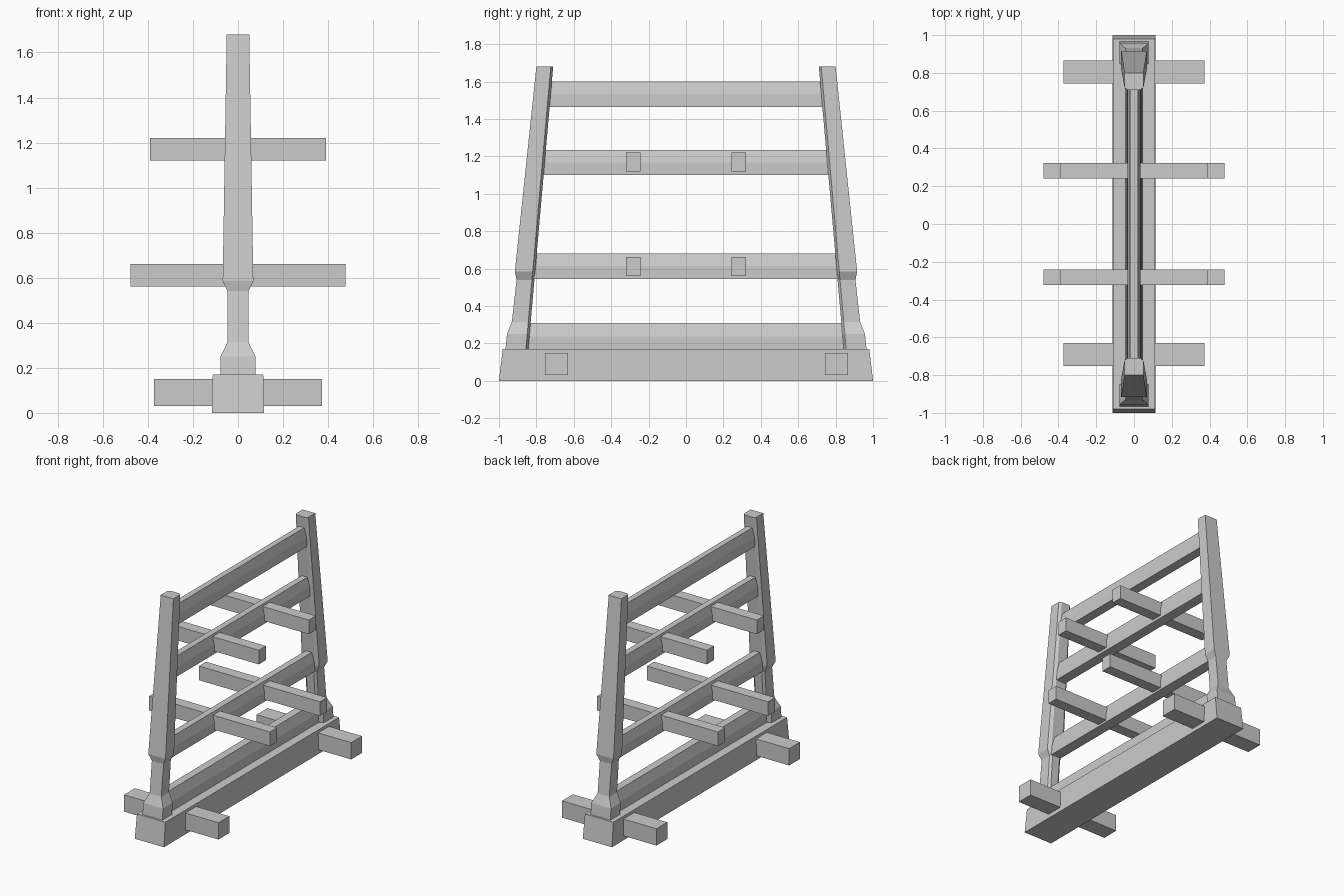
import bpy

if "Cube" in bpy.data.objects:
    bpy.data.objects.remove(bpy.data.objects["Cube"])


def make(name, verts, faces):
    mesh = bpy.data.meshes.new(name)
    mesh.from_pydata(verts, [], faces)
    mesh.update()
    obj = bpy.data.objects.new(name, mesh)
    bpy.context.collection.objects.link(obj)
    return obj


def loft(name, rings):
    """Skin a stack of equal-sized rings and cap both ends."""
    n = len(rings[0])
    verts = [p for ring in rings for p in ring]
    faces = [list(range(n))[::-1], list(range(len(verts) - n, len(verts)))]
    for r in range(len(rings) - 1):
        for i in range(n):
            a, b = r * n + i, r * n + (i + 1) % n
            faces.append((a, b, b + n, a + n))
    return make(name, verts, faces)


def rect(w, d, z):
    return [(-w, -d, z), (w, -d, z), (w, d, z), (-w, d, z)]


def bar(name, half_len, y, z0, z1, width):
    h = width / 2
    rings = [[(x, y - h, z0), (x, y + h, z0), (x, y + h, z1), (x, y - h, z1)]
             for x in (-half_len, half_len)]
    return loft(name, rings)


def inner_y(z):
    """Leaning inner line of the posts."""
    return 0.843 - (z - 0.17) * 0.088


# Base beam with slightly sloped ends
loft("base_beam", [rect(0.115, 1.0, 0), rect(0.112, 0.98, 0.17)])

# Stabilising feet through the base
for label, y in (("front", -0.692), ("back", 0.805)):
    bar(label + "_foot", 0.373, y, 0.03, 0.15, 0.122)

# Leaning posts: (height, half width, outer y)
profile = [(0.16, 0.078, 0.966), (0.25, 0.078, 0.957), (0.315, 0.046, 0.931),
           (0.54, 0.046, 0.906), (0.585, 0.068, 0.915), (1.68, 0.05, 0.80)]
for label, s in (("front", -1), ("back", 1)):
    rings = []
    for z, w, yo in profile:
        yi = inner_y(z)
        ring = [(-w, yo), (-w, yi + 0.013), (-w * 0.65, yi),
                (w * 0.65, yi), (w, yi + 0.013), (w, yo)]
        if s < 0:
            ring.reverse()
        rings.append([(x, s * y, z) for x, y in ring])
    loft(label + "_post", rings)

# Rails with bevelled upper halves: (name, bottom, top, half width)
for name, z0, z1, w in (("bottom_rail", 0.165, 0.31, 0.048),
                        ("lower_rail", 0.545, 0.68, 0.04),
                        ("middle_rail", 1.10, 1.235, 0.038),
                        ("top_rail", 1.465, 1.60, 0.035)):
    zm = (z0 + z1) / 2
    section = [(-w, z0), (-w, zm), (-w * 0.58, z1), (w * 0.58, z1), (w, zm), (w, z0)]
    loft(name, [[(x, s * (inner_y(z) + 0.012), z) for x, z in section] for s in (-1, 1)])

# Storage pegs through the two middle rails
for level, length, z0 in (("lower", 0.478, 0.56), ("upper", 0.39, 1.12)):
    for label, y in (("front", -0.282), ("back", 0.282)):
        bar(f"{level}_{label}_peg", length, y, z0, z0 + 0.101, 0.08)

# Consistent outward normals
import bmesh
for obj in bpy.context.collection.objects:
    bm = bmesh.new()
    bm.from_mesh(obj.data)
    bmesh.ops.recalc_face_normals(bm, faces=bm.faces)
    bm.to_mesh(obj.data)
    bm.free()
